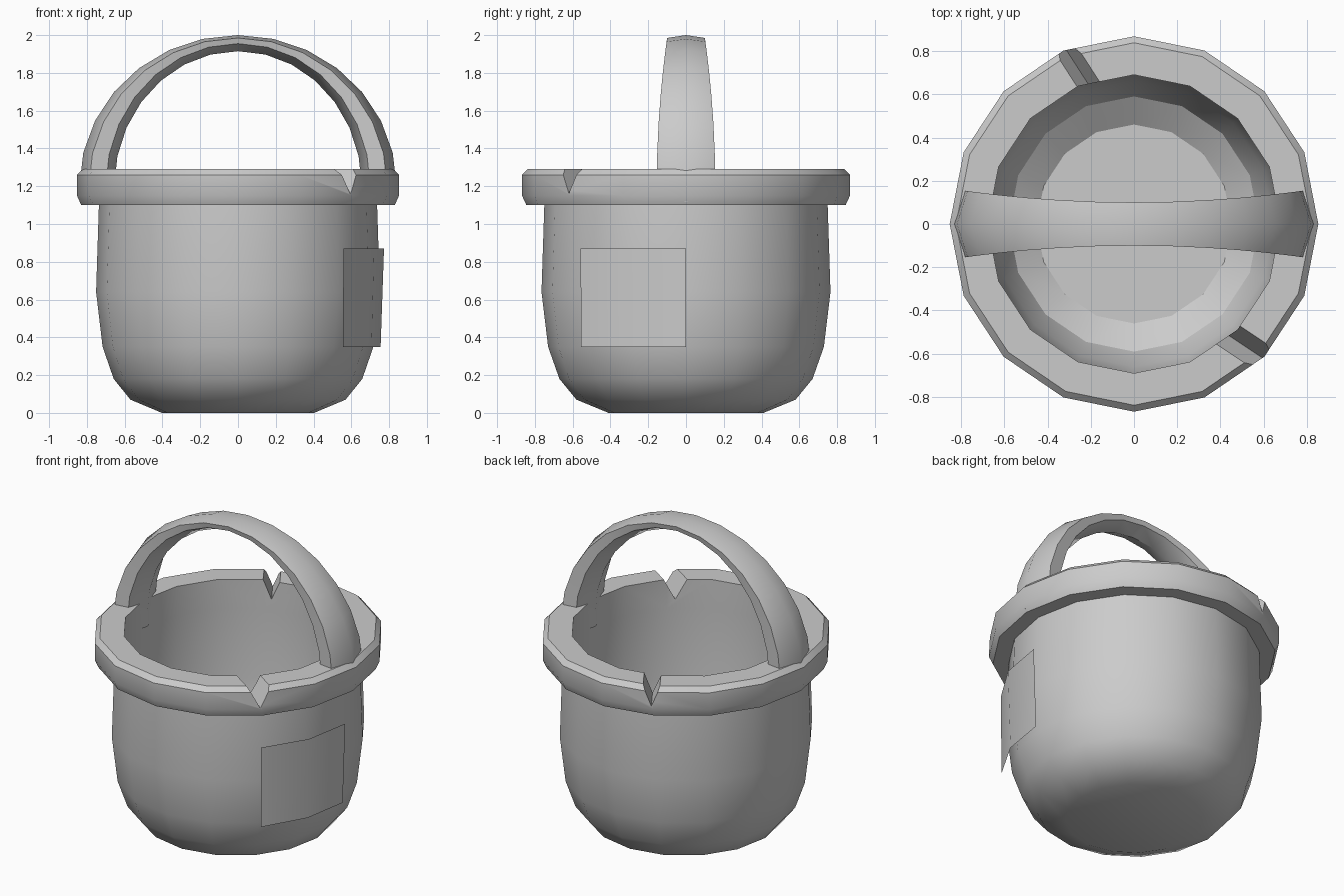
import bpy, bmesh, math

if "Cube" in bpy.data.objects:
    bpy.data.objects.remove(bpy.data.objects["Cube"])

SIDES = 16


def add_object(name, verts, faces):
    mesh = bpy.data.meshes.new(name)
    mesh.from_pydata(verts, [], faces)
    bm = bmesh.new()
    bm.from_mesh(mesh)
    bmesh.ops.recalc_face_normals(bm, faces=bm.faces)
    bm.to_mesh(mesh)
    bm.free()
    obj = bpy.data.objects.new(name, mesh)
    bpy.context.collection.objects.link(obj)
    return obj


def activate(obj):
    bpy.ops.object.select_all(action='DESELECT')
    obj.select_set(True)
    bpy.context.view_layer.objects.active = obj


def smooth(obj, angle=29):
    activate(obj)
    bpy.ops.object.shade_smooth_by_angle(angle=math.radians(angle))


def strips(rows, n, closed=True):
    """Quads joining consecutive rows of n points."""
    return [(r * n + i, r * n + (i + 1) % n, (r + 1) * n + (i + 1) % n, (r + 1) * n + i)
            for r in range(rows - 1) for i in range(n if closed else n - 1)]


def lathe(name, profile, x_scale):
    verts = [(x_scale * r * math.cos(2 * math.pi * i / SIDES),
              r * math.sin(2 * math.pi * i / SIDES), z)
             for r, z in profile for i in range(SIDES)]
    last = (len(profile) - 1) * SIDES
    faces = strips(len(profile), SIDES)
    faces += [tuple(range(SIDES)), tuple(range(last, last + SIDES))]
    return add_object(name, verts, faces)


# Bucket: outer wall, overhanging rim, inner wall and floor in one profile
bucket = lathe("bucket", [
    (0.41, 0.0), (0.58, 0.07), (0.67, 0.18), (0.73, 0.35), (0.765, 0.64), (0.75, 1.10),
    (0.845, 1.10), (0.868, 1.15), (0.868, 1.26), (0.838, 1.29),
    (0.69, 1.29), (0.69, 1.10), (0.70, 0.64), (0.66, 0.35), (0.59, 0.19), (0.46, 0.10)], 0.982)


# Two V-shaped chips cut across the rim
def cut_notch(centre, direction, half_width, tip_z):
    length = math.hypot(*direction)
    dx, dy = direction[0] / length, direction[1] / length
    slope = 1 + 0.1 / (1.29 - tip_z)
    section = [(-half_width * slope, 1.39), (half_width * slope, 1.39), (0, tip_z)]
    verts = [(centre[0] + s * dx - u * dy, centre[1] + s * dy + u * dx, z)
             for s in (-0.2, 0.2) for u, z in section]
    cutter = add_object("notch_cutter", verts, strips(2, 3) + [(0, 1, 2), (3, 4, 5)])
    cutter.hide_render = True
    mod = bucket.modifiers.new("notch", 'BOOLEAN')
    mod.operation = 'DIFFERENCE'
    mod.solver = 'EXACT'
    mod.object = cutter
    activate(bucket)
    bpy.ops.object.modifier_apply(modifier=mod.name)
    bpy.data.objects.remove(cutter)


cut_notch((0.52, -0.57), (0.15, -0.10), 0.065, 1.16)
cut_notch((-0.265, 0.73), (-0.09, 0.14), 0.05, 1.17)
smooth(bucket)

# Handle: six-sided section swept over an arch, wider at its feet
SECTION = [(0.84, 0.80, 0), (0.79, 0.785, 1), (0.70, 0.755, 0.92),
           (0.655, 0.715, 0), (0.70, 0.755, -0.92), (0.79, 0.785, -1)]
STEPS = 14
verts = []
for k in range(-1, STEPS + 2):
    t = math.pi * min(max(k, 0), STEPS) / STEPS
    drop = 0.08 if k in (-1, STEPS + 1) else 0.0
    width = 0.10 + 0.055 * math.cos(t) ** 2
    verts += [(a * math.cos(t), width * w, 1.2 + b * math.sin(t) - drop) for a, b, w in SECTION]
end = len(verts) - 6
handle = add_object("handle", verts, strips(STEPS + 3, 6)
                    + [tuple(range(6)), tuple(range(end, end + 6))])
smooth(handle, 45)

# Patch: thin curved sheet on the front right of the wall
verts = [(r * math.cos(a), r * math.sin(a), z) for z, radii in
         ((0.35, (0.755, 0.765, 0.785)), (0.87, (0.773, 0.78, 0.79)))
         for r, a in zip(radii, (0, -math.pi / 8, -math.pi / 4))]
patch = add_object("side_patch", verts, [(1, 0, 3, 4), (2, 1, 4, 5)])
smooth(patch)
